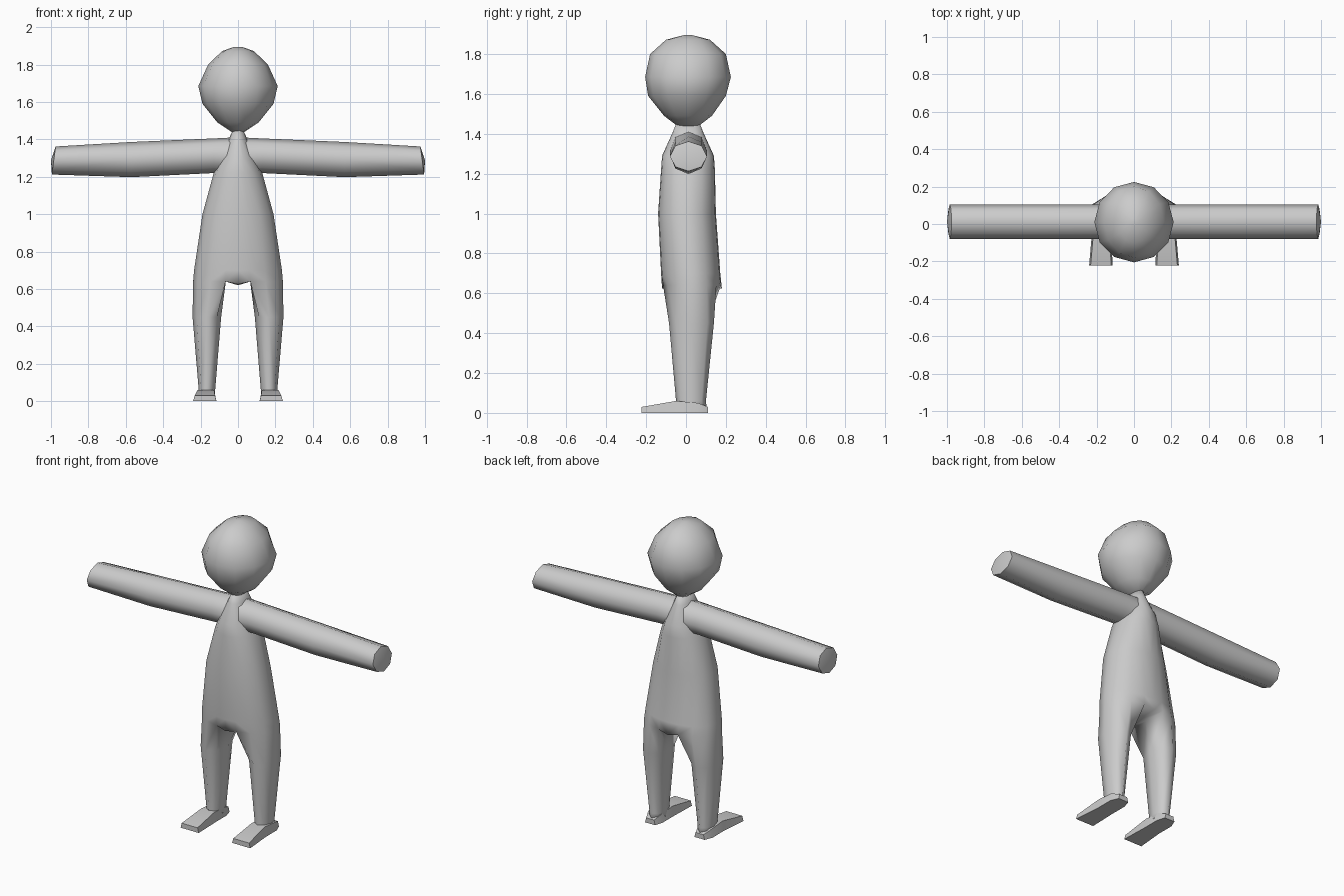
import bpy, bmesh, math
from mathutils import Vector

if "Cube" in bpy.data.objects:
    bpy.data.objects.remove(bpy.data.objects["Cube"])

grey = bpy.data.materials.new("light_grey")
grey.diffuse_color = (0.6, 0.6, 0.6, 1)
grey.use_nodes = True
grey.node_tree.nodes["Principled BSDF"].inputs["Base Color"].default_value = grey.diffuse_color


def finish(name, bm, mirror=True, angle=180):
    bmesh.ops.recalc_face_normals(bm, faces=bm.faces)
    me = bpy.data.meshes.new(name)
    bm.to_mesh(me)
    bm.free()
    ob = bpy.data.objects.new(name, me)
    bpy.context.collection.objects.link(ob)
    me.materials.append(grey)
    if mirror:
        mod = ob.modifiers.new("mirror", 'MIRROR')
        mod.use_clip = True
        mod.merge_threshold = 0.001
    bpy.ops.object.select_all(action='DESELECT')
    ob.select_set(True)
    bpy.context.view_layer.objects.active = ob
    if angle >= 180:
        bpy.ops.object.shade_smooth()
    else:
        bpy.ops.object.shade_smooth_by_angle(angle=math.radians(angle))
    return ob


def ring(bm, pts):
    return [bm.verts.new(p) for p in pts]


def bridge(bm, a, b, closed=True):
    n = len(a)
    for i in range(n if closed else n - 1):
        j = (i + 1) % n
        bm.faces.new((a[i], a[j], b[j], b[i]))


def loft(bm, sections):
    rings = [ring(bm, s) for s in sections]
    for a, b in zip(rings, rings[1:]):
        bridge(bm, a, b)
    bm.faces.new(rings[0])
    bm.faces.new(rings[-1])


# head: 12-sided rings (z, half width, front y, back y)
bm = bmesh.new()
head = [(1.895, .02, -.01, .03), (1.872, .085, -.10, .12), (1.80, .16, -.18, .20),
        (1.685, .212, -.205, .225), (1.59, .19, -.19, .20),
        (1.49, .11, -.11, .13), (1.437, .03, -.04, .06)]
loft(bm, [[(w * math.sin(t), (f + b) / 2 - (b - f) / 2 * math.cos(t), z)
           for t in [k * math.tau / 12 for k in range(12)]] for z, w, f, b in head])
finish("head", bm, mirror=False)

# body: half torso rings (z, half width, front y, back y), split into a leg below
bm = bmesh.new()
angles = [math.radians(a) for a in (0, 16, 38, 64, 90, 116, 142, 164, 180)]
torso = [(1.45, .028, -.05, .07), (1.40, .05, -.07, .09), (1.29, .10, -.12, .14),
         (1.22, .13, -.125, .145), (1.0, .19, -.14, .15),
         (.70, .235, -.125, .172), (.64, .24, -.12, .18)]
rings = []
for z, w, f, b in torso:
    pts = []
    for a in angles:
        c = math.cos(a)
        y = (f + b) / 2 - (b - f) / 2 * math.copysign(abs(c) ** 0.85, c)
        x = 0 if a in (angles[0], angles[-1]) else w * math.sin(a)
        pts.append((x, y, z))
    rings.append(ring(bm, pts))
for a, b in zip(rings, rings[1:]):
    bridge(bm, a, b, closed=False)
bm.faces.new(rings[0])

# crotch
low = rings[-1]
low[0].co.z = low[-1].co.z = .625
inner = bm.verts.new((.065, .03, .64))
centre = bm.verts.new((0, .03, .62))
bm.faces.new((low[0], low[1], inner, centre))
bm.faces.new((centre, inner, low[7], low[8]))

# legs: rings (z, inner x, outer x, front y, back y)
prev = low[1:8] + [inner]
for z, x0, x1, f, b in [(.45, .09, .243, -.085, .14), (.06, .122, .21, -.05, .10),
                        (.01, .125, .212, -.05, .105)]:
    pts = []
    for k in range(8):
        t = math.radians(-135 + 45 * k)
        pts.append(((x0 + x1) / 2 + (x1 - x0) / 2 * math.cos(t),
                    (f + b) / 2 + (b - f) / 2 * math.sin(t), z))
    cur = ring(bm, pts)
    bridge(bm, prev, cur)
    prev = cur
bm.faces.new(prev)
finish("body_and_legs", bm)

# feet: sections from heel to toe (y, inner x, outer x, height)
bm = bmesh.new()
loft(bm, [[(x0, y, 0), (x1, y, 0), (x1 - .008, y, h), (x0 + .008, y, h)]
          for y, x0, x1, h in [(.11, .135, .205, .03), (.06, .12, .225, .05),
                               (-.05, .12, .225, .06), (-.222, .115, .24, .03)]])
finish("feet", bm, angle=40)

# arms: octagonal rings (top x, bottom x, bottom z, top z)
bm = bmesh.new()
sections = []
for xt, xb, z0, z1 in [(.03, .08, 1.22, 1.41), (.13, .13, 1.22, 1.405),
                       (.57, .57, 1.198, 1.386), (.975, .995, 1.212, 1.362)]:
    pts = []
    for k in range(8):
        t = k * math.tau / 8
        s = math.sin(t)
        pts.append(((xt + xb) / 2 + (xt - xb) / 2 * s, .0125 + .093 * math.cos(t),
                    (z0 + z1) / 2 + (z1 - z0) / 2 * s))
    sections.append(pts)
loft(bm, sections)
# slightly domed hand end
tip = max(bm.faces, key=lambda f: f.calc_center_median().x)
mid = bmesh.ops.poke(bm, faces=[tip])["verts"][0]
mid.co.x = 1.0
finish("arms", bm, angle=60)
